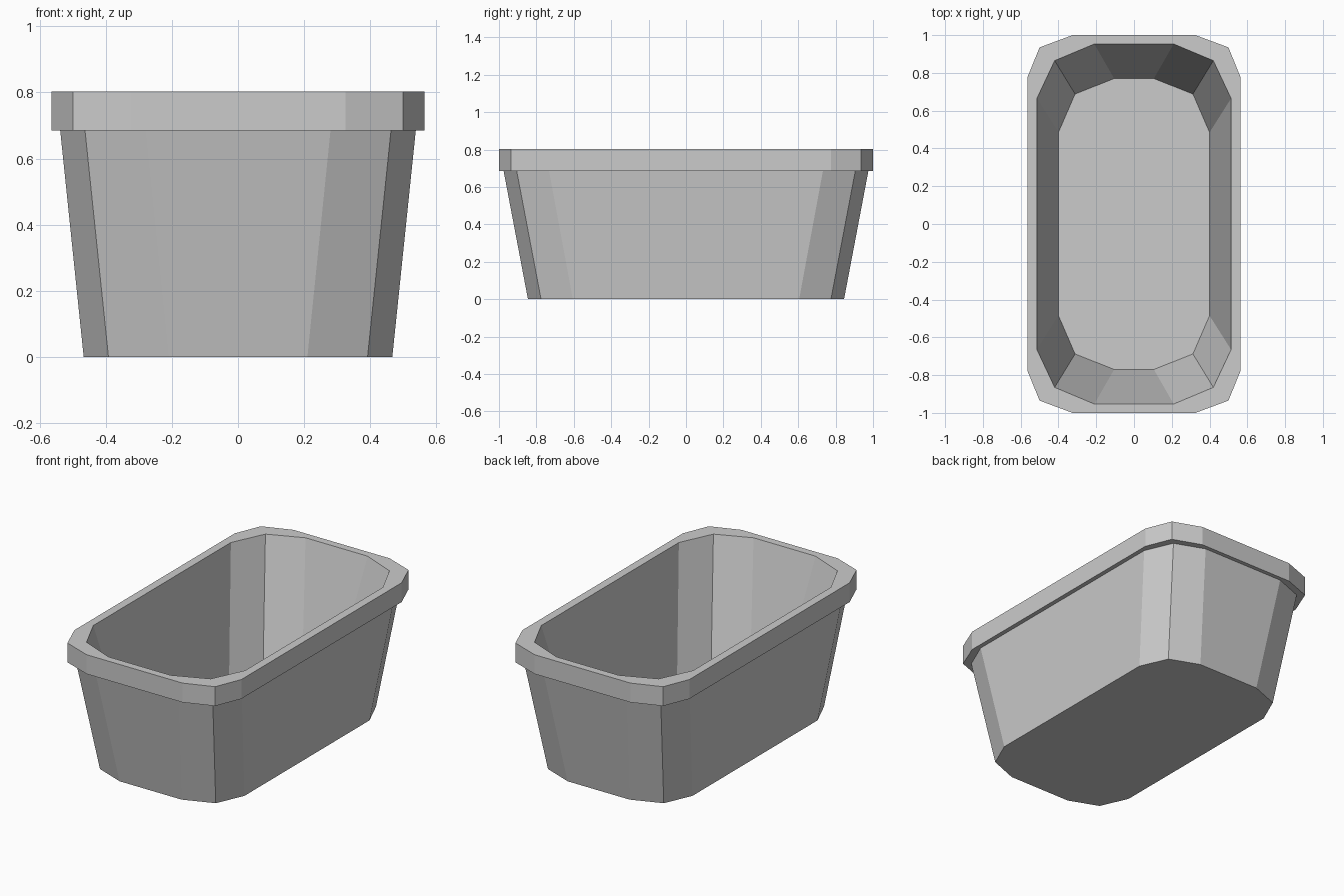
import bpy, bmesh

if "Cube" in bpy.data.objects:
    bpy.data.objects.remove(bpy.data.objects["Cube"])


def ring(bm, a, b, c, z):
    """12-sided chamfered rectangle: three points of one corner, mirrored."""
    q = [a, b, c]
    pts = [(x, y) for x, y in q]
    pts += [(x, -y) for x, y in reversed(q)]
    pts += [(-x, -y) for x, y in q]
    pts += [(-x, y) for x, y in reversed(q)]
    return [bm.verts.new((x, y, z)) for x, y in pts]


# Cross-sections from the underside, up the outside, over the rim, to the inner floor
SECTIONS = [
    ((0.21, 0.845), (0.392, 0.775), (0.467, 0.605), 0.0),
    ((0.28, 0.975), (0.463, 0.905), (0.538, 0.732), 0.685),
    ((0.325, 1.0), (0.50, 0.935), (0.565, 0.775), 0.685),
    ((0.325, 1.0), (0.50, 0.935), (0.565, 0.775), 0.803),
    ((0.21, 0.953), (0.42, 0.865), (0.514, 0.665), 0.803),
    ((0.105, 0.77), (0.312, 0.688), (0.40, 0.485), 0.07),
]

bm = bmesh.new()
rings = [ring(bm, *s) for s in SECTIONS]
for lo, hi in zip(rings, rings[1:]):
    for i in range(12):
        j = (i + 1) % 12
        bm.faces.new((lo[i], lo[j], hi[j], hi[i]))

# Underside and inner floor
bm.faces.new(rings[0])
bm.faces.new(rings[-1])
bmesh.ops.recalc_face_normals(bm, faces=bm.faces[:])

mesh = bpy.data.meshes.new("planter_tub")
bm.to_mesh(mesh)
bm.free()
tub = bpy.data.objects.new("planter_tub", mesh)
bpy.context.collection.objects.link(tub)
